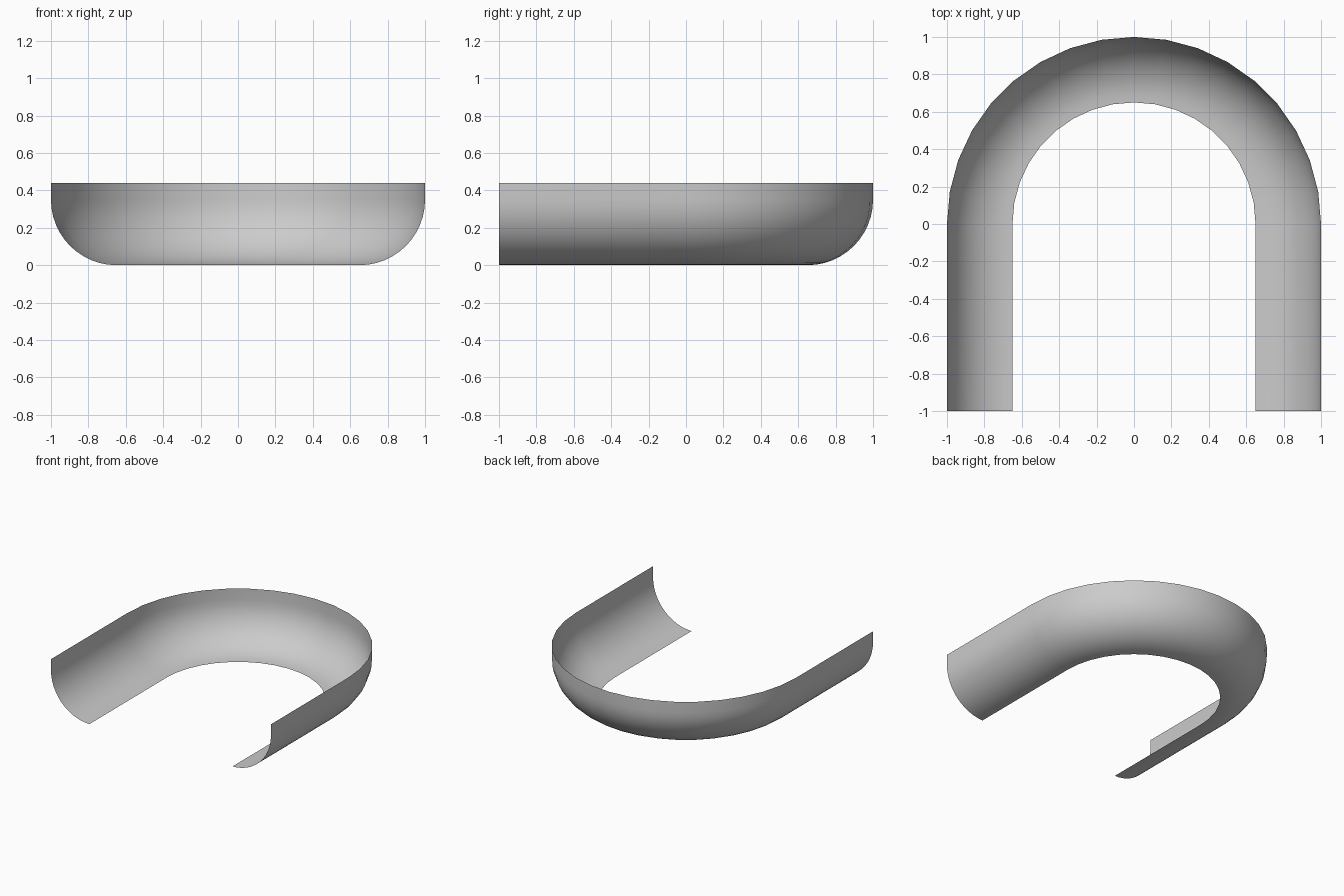
import bpy, bmesh
from math import sin, cos, pi

if "Cube" in bpy.data.objects:
    bpy.data.objects.remove(bpy.data.objects["Cube"])

R_IN, ARC, TOP, BACK = 0.65, 0.35, 0.44, -1.0
ARC_STEPS, BEND_STEPS = 12, 18

# Cross-section: (distance from centre line, height), floor lip curving up to a vertical rim
profile = [(R_IN + ARC * sin(a), ARC - ARC * cos(a))
           for a in (i * pi / 2 / ARC_STEPS for i in range(ARC_STEPS + 1))]
profile.append((R_IN + ARC, TOP))

# U-shaped path: straight leg, half-circle bend, straight leg (direction x, direction y, y offset)
path = [(1, 0, BACK)]
path += [(cos(i * pi / BEND_STEPS), sin(i * pi / BEND_STEPS), 0) for i in range(BEND_STEPS + 1)]
path.append((-1, 0, BACK))

# Sweep the open sheet along the path
bm = bmesh.new()
rows = [[bm.verts.new((r * dx, r * dy + oy, z)) for r, z in profile] for dx, dy, oy in path]
for a, b in zip(rows, rows[1:]):
    for j in range(len(profile) - 1):
        bm.faces.new((a[j], a[j + 1], b[j + 1], b[j]))
# Normals point to the outside of the channel
for f in bm.faces:
    f.normal_update()
bm.faces.ensure_lookup_table()
if bm.faces[0].normal.z > 0:
    bmesh.ops.reverse_faces(bm, faces=bm.faces[:])

mesh = bpy.data.meshes.new("curved_channel")
bm.to_mesh(mesh)
bm.free()
channel = bpy.data.objects.new("curved_channel", mesh)
bpy.context.collection.objects.link(channel)

# Smooth shading
bpy.context.view_layer.objects.active = channel
channel.select_set(True)
bpy.ops.object.shade_smooth()
